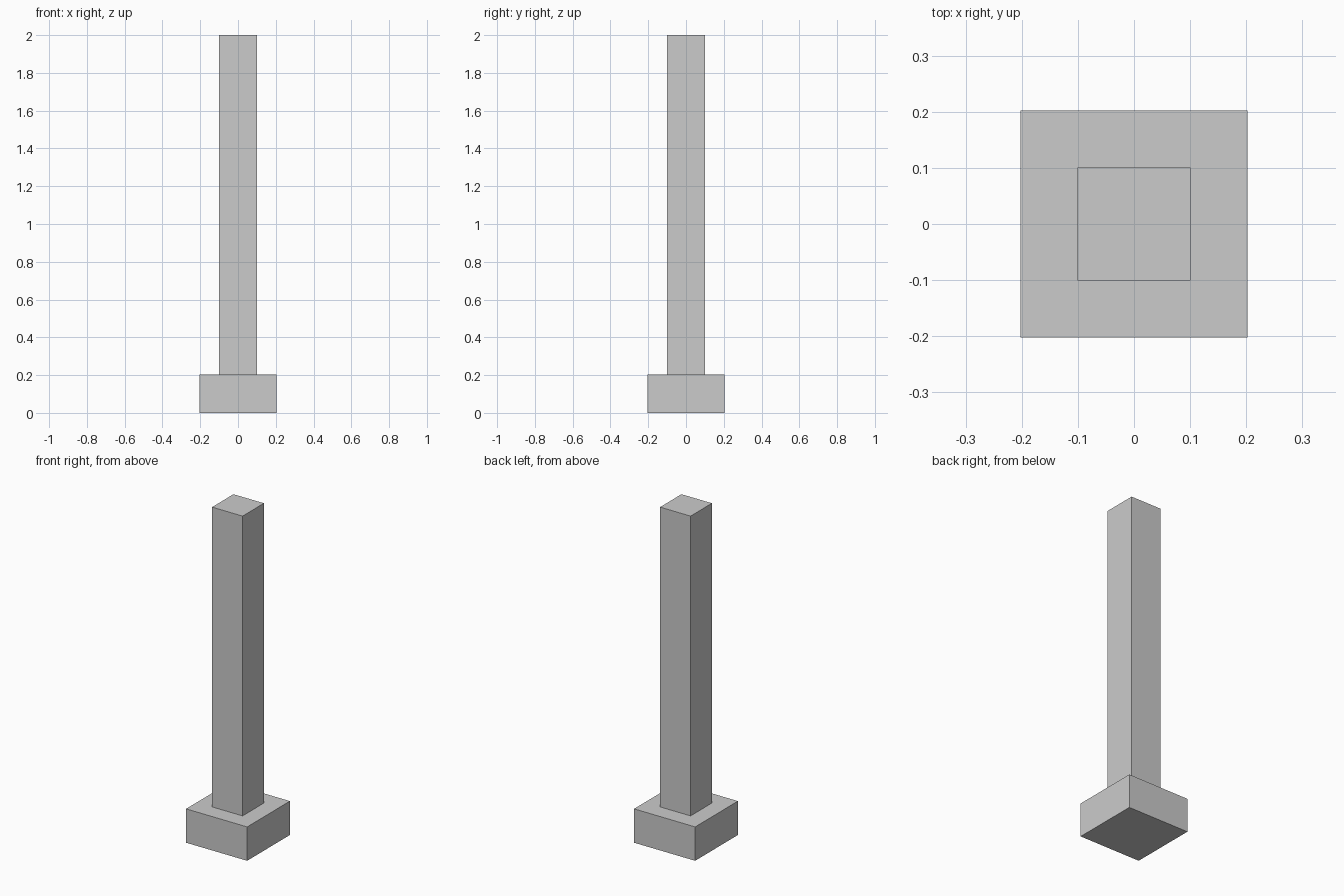
import bpy

if "Cube" in bpy.data.objects:
    bpy.data.objects.remove(bpy.data.objects["Cube"])


def box(name, width, z0, z1):
    bpy.ops.mesh.primitive_cube_add(size=1, location=(0, 0, (z0 + z1) / 2))
    ob = bpy.context.object
    ob.name = name
    ob.scale = (width, width, z1 - z0)
    bpy.ops.object.transform_apply(location=False, rotation=False, scale=True)
    return ob


BASE_TOP = 0.203

# Square footing
box("base_block", 0.405, 0, BASE_TOP)

# Tall square post standing on the footing
box("post", 0.202, BASE_TOP, 2.0)
